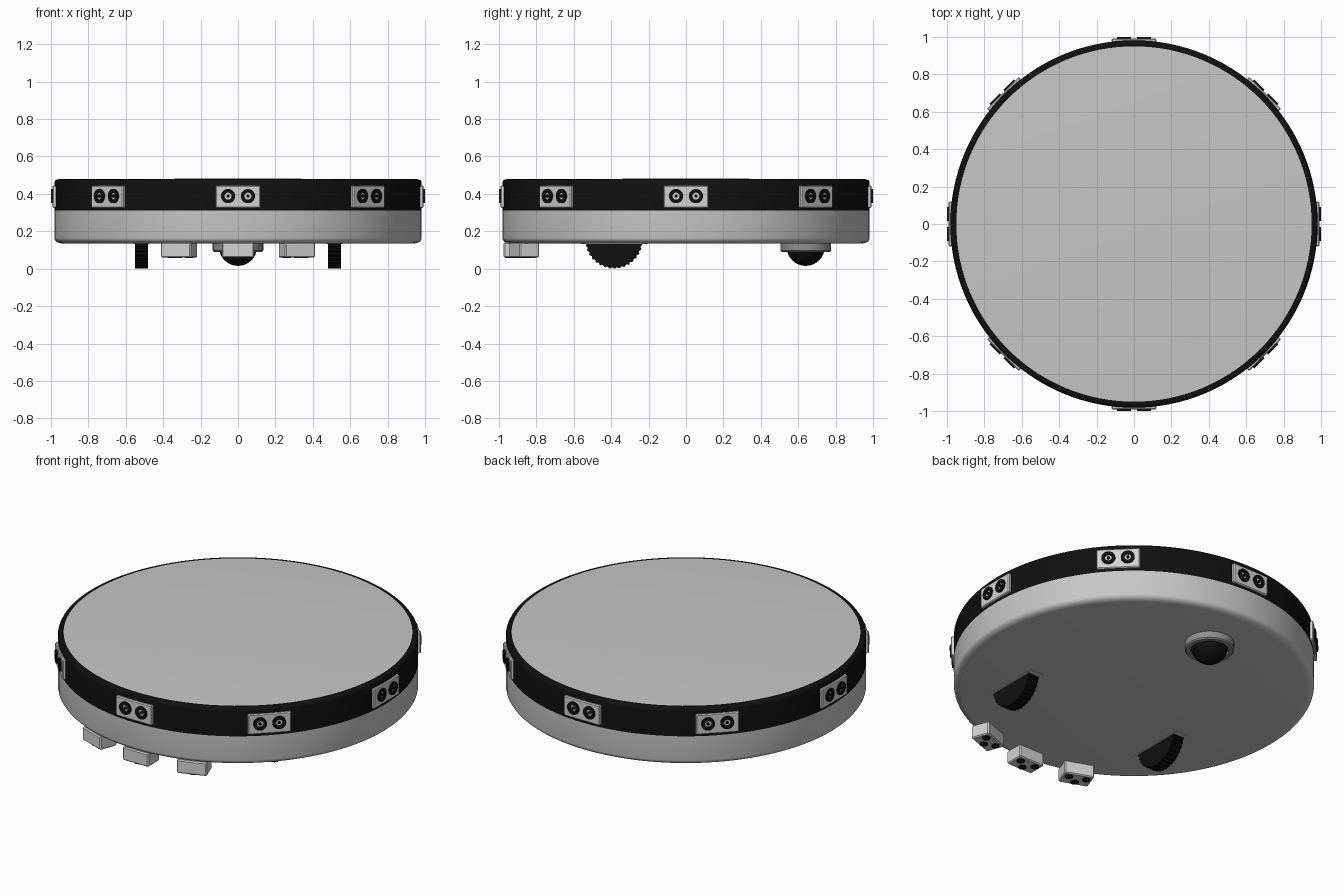
import bpy, bmesh
from math import pi, cos, sin, radians
from mathutils import Matrix, Vector

if "Cube" in bpy.data.objects:
    bpy.data.objects.remove(bpy.data.objects["Cube"], do_unlink=True)


def material(name, v):
    m = bpy.data.materials.new(name)
    m.use_nodes = True
    m.diffuse_color = (v, v, v, 1)
    m.node_tree.nodes["Principled BSDF"].inputs["Base Color"].default_value = (v, v, v, 1)
    return m


LIGHT = material("light grey", 0.57)
PALE = material("pale grey", 0.65)
BLACK = material("black", 0.005)
GREY = material("mid grey", 0.28)


def finish(bm, name, mats, place=Matrix(), smooth=True):
    bmesh.ops.recalc_face_normals(bm, faces=bm.faces)
    mesh = bpy.data.meshes.new(name)
    bm.to_mesh(mesh)
    bm.free()
    ob = bpy.data.objects.new(name, mesh)
    bpy.context.collection.objects.link(ob)
    for m in mats:
        mesh.materials.append(m)
    ob.matrix_world = place
    if smooth:
        bpy.ops.object.select_all(action='DESELECT')
        ob.select_set(True)
        bpy.context.view_layer.objects.active = ob
        bpy.ops.object.shade_smooth_by_angle(angle=radians(35))
    return ob


def lathe(profile, steps, closed=False):
    """Spin (radius, height) points about the z axis."""
    bm = bmesh.new()
    vs = [bm.verts.new((r, 0, z)) for r, z in profile]
    es = [bm.edges.new(p) for p in zip(vs, vs[1:])]
    if closed:
        es.append(bm.edges.new((vs[-1], vs[0])))
    bmesh.ops.spin(bm, geom=vs + es, axis=(0, 0, 1), cent=(0, 0, 0),
                   angle=2 * pi, steps=steps, use_duplicate=False)
    bmesh.ops.remove_doubles(bm, verts=bm.verts, dist=1e-5)
    return bm


def box(name, size, mat, place, bevel=0.0):
    bm = bmesh.new()
    bmesh.ops.create_cube(bm, size=1)
    bmesh.ops.scale(bm, vec=size, verts=bm.verts)
    if bevel:
        bmesh.ops.bevel(bm, geom=bm.edges[:], offset=bevel, segments=1, affect='EDGES')
    return finish(bm, name, [mat], place, smooth=False)


def lens(name, r, depth, place):
    """Raised black ring with a small pin in its middle."""
    ring = [(r * 0.5, 0), (r, 0), (r, depth), (r * 0.5, depth)]
    finish(lathe(ring, 24, closed=True), name + "_ring", [BLACK], place)
    pin = [(0, 0), (r * 0.22, 0), (r * 0.22, depth), (0, depth)]
    finish(lathe(pin, 12), name + "_pin", [BLACK], place)


def move(x, y, z):
    return Matrix.Translation((x, y, z))


def turn(deg, axis='Z'):
    return Matrix.Rotation(radians(deg), 4, axis)


# Round body: light shell, black band, light top panel
R, BOTTOM, TOP, SEAM, PANEL = 0.982, 0.135, 0.478, 0.31, 0.95
profile = [(0, BOTTOM)]
for i in range(7):
    a = i / 6 * pi / 2
    profile.append((R - 0.045 + 0.045 * sin(a), BOTTOM + 0.03 * (1 - cos(a))))
profile.append((R, SEAM))
for i in range(6):
    a = i / 5 * pi / 2
    profile.append((R - 0.02 + 0.02 * cos(a), TOP - 0.02 + 0.02 * sin(a)))
profile += [(PANEL, TOP + 0.001), (0, TOP + 0.004)]
bm = lathe(profile, 128)
for f in bm.faces:
    c = f.calc_center_median()
    on_panel = c.z > TOP and max(v.co.xy.length for v in f.verts) < PANEL + 0.001
    f.material_index = 1 if c.z > SEAM and not on_panel else 0
finish(bm, "body", [LIGHT, BLACK])

# Eight twin-lens sensors around the band
for i in range(8):
    spot = turn(45 * i)
    box(f"sensor_plate_{i}", (0.24, 0.025, 0.12), PALE,
        spot @ move(0, -0.979, 0.385), bevel=0.005)
    for side in (-1, 1):
        lens(f"sensor_lens_{i}_{side}", 0.038, 0.01,
             spot @ move(side * 0.053, -0.99, 0.388) @ turn(90, 'X'))

# Three floor sensors under the front edge
for i, a in enumerate((-20, 0, 20)):
    spot = turn(a) @ move(0, -0.92, 0)
    box(f"floor_sensor_{i}", (0.17, 0.11, 0.08), PALE, spot @ move(0, 0, 0.1), bevel=0.006)
    for j, (x, y) in enumerate(((-0.05, 0.02), (0.05, 0.02), (0, -0.025))):
        lens(f"floor_lens_{i}_{j}", 0.023, 0.004, spot @ move(x, y, 0.06) @ turn(180, 'X'))

# Ridged drive wheels in their slots
TEETH, WHEEL_R, WIDTH = 36, 0.153, 0.07
for side, label in ((1, "left"), (-1, "right")):
    x, y = side * 0.515, -0.385
    box(f"{label}_wheel_slot", (0.085, 0.36, 0.006), PALE, move(x, y, BOTTOM))
    bm = bmesh.new()
    ring = []
    for k in range(TEETH * 4):
        r = WHEEL_R if k % 4 < 2 else WHEEL_R - 0.006
        a = 2 * pi * k / (TEETH * 4)
        ring.append(bm.verts.new((-WIDTH / 2, r * cos(a), r * sin(a))))
    face = bm.faces.new(ring)
    out = bmesh.ops.extrude_face_region(bm, geom=[face])
    bmesh.ops.translate(bm, vec=Vector((WIDTH, 0, 0)),
                        verts=[v for v in out["geom"] if isinstance(v, bmesh.types.BMVert)])
    finish(bm, f"{label}_wheel", [BLACK], move(x, y, WHEEL_R), smooth=False)

# Rear ball caster in its collar
collar = [(0.105, 0.14), (0.105, 0.09), (0.128, 0.09), (0.135, 0.097), (0.135, 0.14)]
finish(lathe(collar, 48, closed=True), "caster_collar", [GREY], move(0, 0.64, 0))
bm = bmesh.new()
bmesh.ops.create_uvsphere(bm, u_segments=32, v_segments=16, radius=0.102)
finish(bm, "caster_ball", [BLACK], move(0, 0.64, 0.117))
